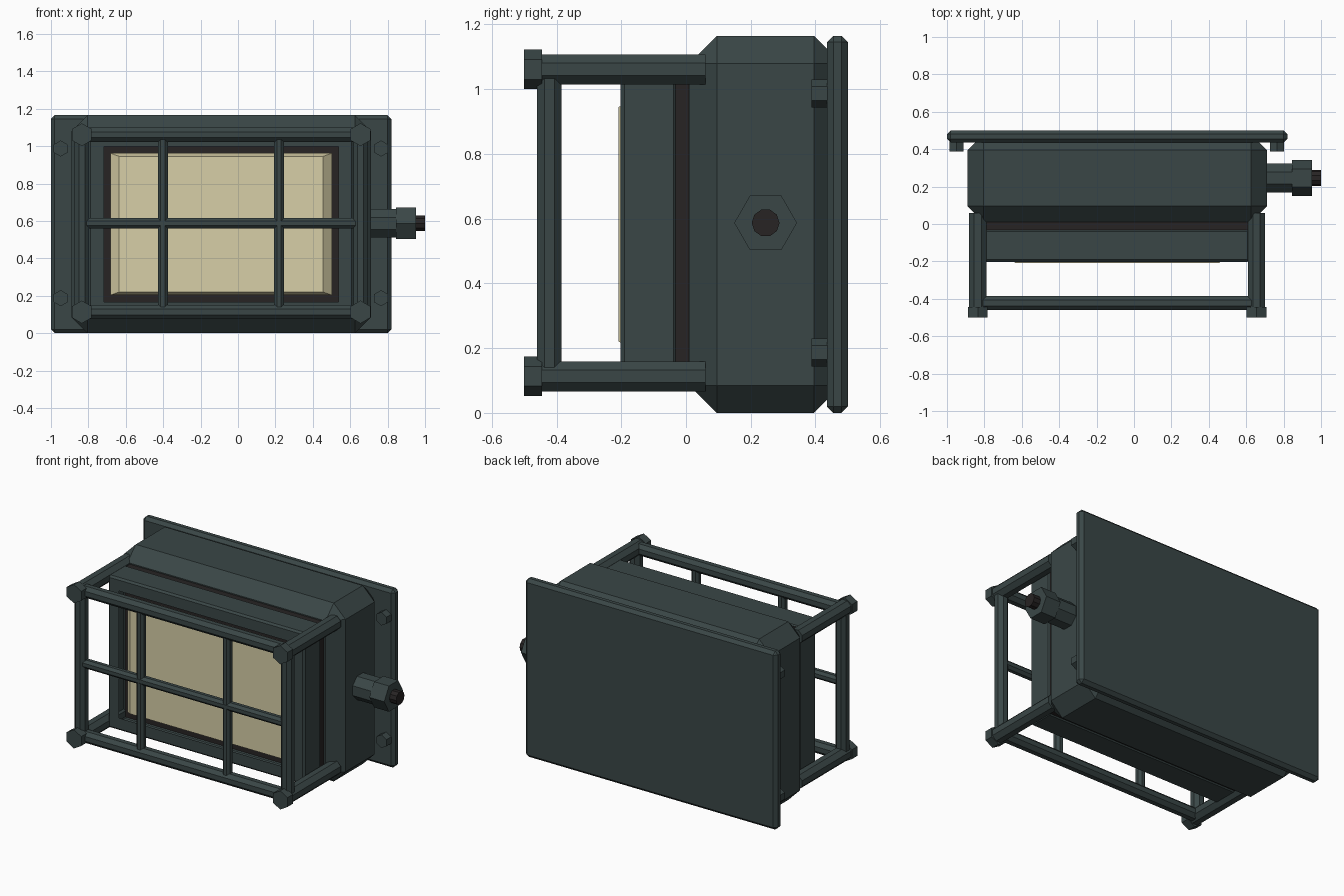
import bpy, bmesh, math
from mathutils import Vector

if "Cube" in bpy.data.objects:
    bpy.data.objects.remove(bpy.data.objects["Cube"])


def material(name, rgb):
    m = bpy.data.materials.new(name)
    m.diffuse_color = (*rgb, 1)
    m.use_nodes = True
    m.node_tree.nodes["Principled BSDF"].inputs["Base Color"].default_value = m.diffuse_color
    return m


METAL = material("dark green grey metal", (0.042, 0.062, 0.062))
RUBBER = material("black rubber", (0.020, 0.017, 0.017))
GLASS = material("cream glass", (0.68, 0.62, 0.385))

CX, CZ = -0.09, 0.5825      # centre of the lamp in front view


def finish(name, bm, mat):
    bmesh.ops.recalc_face_normals(bm, faces=bm.faces)
    me = bpy.data.meshes.new(name)
    bm.to_mesh(me)
    bm.free()
    me.materials.append(mat)
    ob = bpy.data.objects.new(name, me)
    bpy.context.collection.objects.link(ob)
    return ob


def box_mesh(x, y, z, bevel=0):
    bm = bmesh.new()
    bmesh.ops.create_cube(bm, size=1)
    for v in bm.verts:
        v.co = [lo + (c + 0.5) * (hi - lo) for c, (lo, hi) in zip(v.co, (x, y, z))]
    if bevel:
        bmesh.ops.bevel(bm, geom=bm.edges[:], offset=bevel, segments=1,
                        affect='EDGES', profile=0.5)
    return bm


def prism(name, axis, centre, start, end, r, n, phase, mat=METAL):
    """Regular prism along an axis; centre gives the other two coordinates."""
    others = [i for i in range(3) if i != axis]
    bm = bmesh.new()
    rings = []
    for t in (start, end):
        ring = []
        for k in range(n):
            a = math.radians(phase) + math.tau * k / n
            p = Vector((0, 0, 0))
            p[axis] = t
            p[others[0]] = centre[0] + r * math.cos(a)
            p[others[1]] = centre[1] + r * math.sin(a)
            ring.append(bm.verts.new(p))
        rings.append(ring)
        bm.faces.new(ring)
    for k in range(n):
        j = (k + 1) % n
        bm.faces.new((rings[0][k], rings[0][j], rings[1][j], rings[1][k]))
    return finish(name, bm, mat)


# Wall plate and chamfered housing
finish("wall_plate", box_mesh((-1, 0.82), (0.435, 0.5), (0, 1.165), 0.02), METAL)
finish("housing", box_mesh((-0.89, 0.71), (0.01, 0.48), (0, 1.165), 0.085), METAL)

# Rubber gasket between housing and cover
finish("gasket", box_mesh((-0.793, 0.613), (-0.035, 0.02), (0.092, 1.073)), RUBBER)

# Front cover with a recessed window opening
bm = box_mesh((-0.80, 0.62), (-0.202, -0.027), (0.085, 1.08), 0.012)
front = min(bm.faces, key=lambda f: f.calc_center_median().y)
bmesh.ops.inset_region(bm, faces=[front], thickness=0.1)
front = max((f for f in bm.faces if f.calc_center_median().y < -0.2015),
            key=lambda f: len(f.verts) * 10 - (f.calc_center_median() - Vector((CX, -0.202, CZ))).length)
inner = bmesh.ops.extrude_discrete_faces(bm, faces=[front])["faces"][0]
border = front if front.is_valid else None
bmesh.ops.delete(bm, geom=[inner], context='FACES')
bm.faces.ensure_lookup_table()
loop = [v for v in bm.verts if v.co.y < -0.2015 and -0.7 < v.co.x < 0.52
        and 0.19 < v.co.z < 0.98 and v.link_edges]
ends = sorted(loop, key=lambda v: math.atan2(v.co.z - CZ, v.co.x - CX))
bottom = [bm.verts.new(v.co + Vector((0, 0.04, 0))) for v in ends] if len(ends) == 4 else []
for i in range(len(bottom)):
    j = (i + 1) % 4
    bm.faces.new((ends[i], ends[j], bottom[j], bottom[i]))
if bottom:
    bm.faces.new(bottom)
    old = [f for f in bm.faces if set(f.verts) == set(ends)]
    bmesh.ops.delete(bm, geom=old, context='FACES_ONLY')
finish("front_cover", bm, METAL)

# Glass with sloped borders
bm = box_mesh((-0.682, 0.502), (-0.208, -0.165), (0.203, 0.962))
for v in bm.verts:
    if v.co.y < -0.2:
        v.co.x = -0.635 if v.co.x < CX else 0.455
        v.co.z = 0.22 if v.co.z < CZ else 0.945
finish("window_glass", bm, GLASS)

# Guard cage: corner rods with hex end nuts, plate bolts
BY = -0.422
XS, ZS = (-0.835, 0.655), (0.113, 1.061)
for x in XS:
    for z in ZS:
        prism("guard_corner_rod", 1, (x, z), -0.46, 0.06, 0.05, 8, 22.5)
        prism("guard_end_nut", 1, (x, z), -0.5, -0.445, 0.061, 6, 90)
for x in (-0.948, 0.765):
    for z in (0.187, 0.987):
        prism("plate_bolt", 1, (x, z), 0.387, 0.44, 0.043, 6, 90)

# Guard cage: front frame and thinner inner bars
for x in XS:
    prism("guard_upright", 2, (x, BY), ZS[0], ZS[1], 0.041, 8, 22.5)
for z in ZS:
    prism("guard_rail", 0, (BY, z), XS[0], XS[1], 0.041, 8, 22.5)
for x in (-0.402, 0.22):
    prism("guard_thin_upright", 2, (x, BY), ZS[0], ZS[1], 0.029, 8, 22.5)
prism("guard_thin_rail", 0, (BY, 0.587), XS[0], XS[1], 0.03, 8, 22.5)

# Cable gland on the right side
G = (0.246, 0.587)
prism("gland_body", 0, G, 0.69, 0.85, 0.083, 8, 22.5)
prism("gland_nut", 0, G, 0.845, 0.952, 0.097, 6, 0)
prism("cable_end", 0, G, 0.94, 1.0, 0.043, 10, 0, RUBBER)
